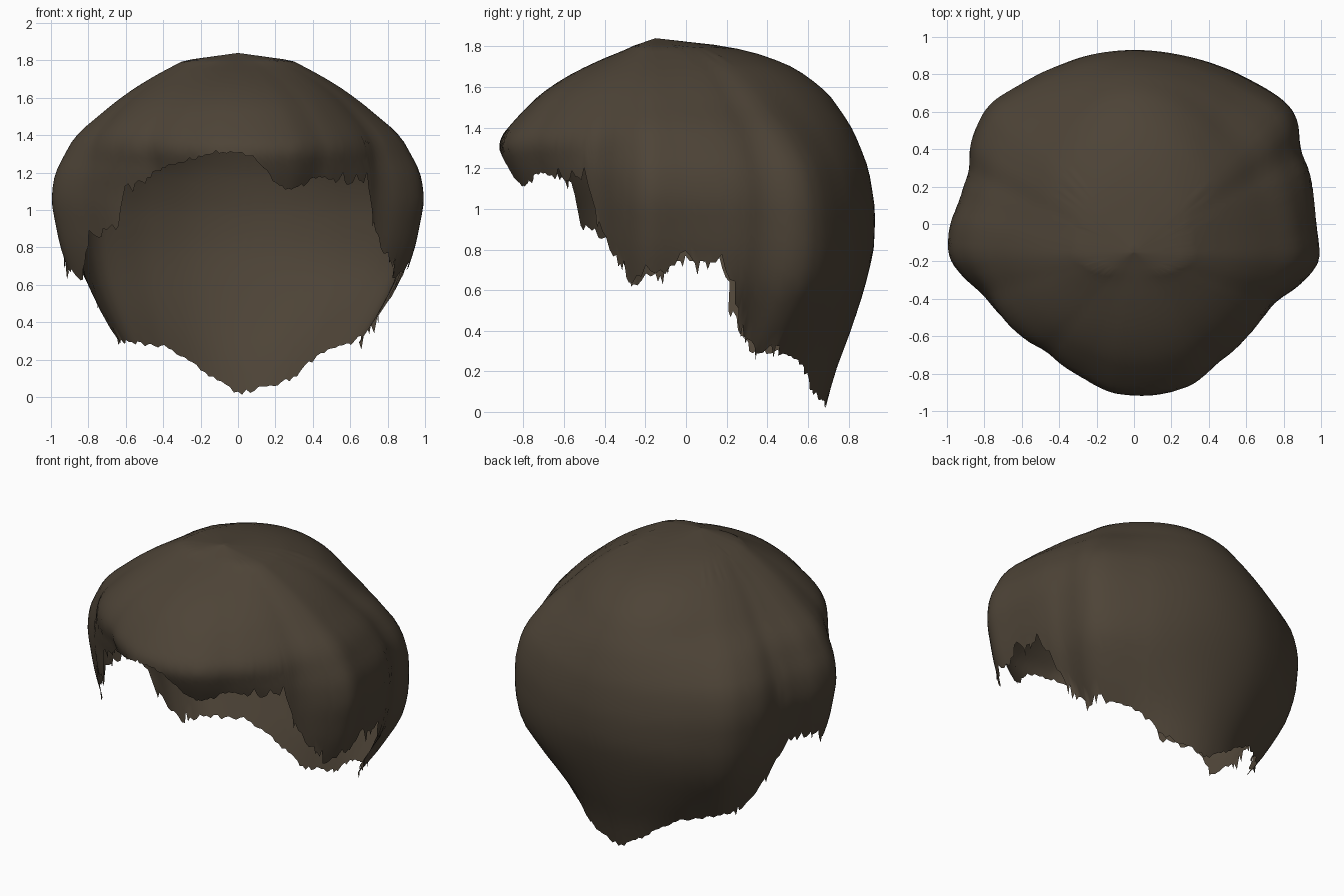
import bpy, bmesh, math, random
from mathutils import Vector

random.seed(4)
if "Cube" in bpy.data.objects:
    bpy.data.objects.remove(bpy.data.objects["Cube"])

COLUMNS, ROWS = 240, 32
TOP, CENTRE_Y = 1.84, -0.15
FRONT_DEPTH, BACK_DEPTH = 0.77, 1.07

# Widest outline from above, anticlockwise
OUTLINE = [(1, -.2), (.98, -.02), (.97, .1), (.94, .3), (.89, .4), (.88, .57),
           (.82, .65), (.62, .77), (.4, .87), (.22, .92), (-.22, .92),
           (-.4, .86), (-.62, .75), (-.78, .65), (-.84, .55), (-.89, .4),
           (-.88, .3), (-.94, .12), (-.99, 0), (-1, -.17), (-.95, -.25),
           (-.82, -.37), (-.62, -.57), (-.45, -.66), (-.27, -.81),
           (-.12, -.9), (.15, -.91), (.32, -.86), (.45, -.75), (.62, -.62),
           (.78, -.42), (.9, -.33)]

# Outward reach at each height, as a share of the widest outline
FRONT = [(0, .84), (1.08, .88), (1.2, .96), (1.33, 1.02), (1.45, .89),
         (1.58, .72), (1.7, .46), (1.8, .14), (TOP, 0)]
SIDE = [(0, .5), (.2, .6), (.4, .76), (.6, .88), (.8, .95), (1.05, 1),
        (1.2, .98), (1.4, .87), (1.6, .63), (1.7, .48), (1.8, .29), (TOP, 0)]
BACK = [(0, .76), (.2, .81), (.4, .88), (.6, .94), (.8, .985), (1, .99),
        (1.2, .96), (1.4, .89), (1.58, .78), (1.73, .59), (1.8, .33), (TOP, 0)]

# Extra reach on the diagonals at each height
BACK_LEFT = [(.25, 0), (.65, .05), (1.05, 0), (1.25, -.02), (1.5, -.05), (1.75, 0)]
BACK_RIGHT = [(.25, 0), (.65, .02), (1.05, 0), (1.25, -.01), (1.5, -.05), (1.75, 0)]
FRONT_LEFT = [(1.05, -.02), (1.3, 0)]
FRONT_RIGHT = [(1.1, .02), (1.45, .06), (1.7, 0)]

# Hairline height by angle in degrees, from front (-90) to back (90)
EAR = [(-8, .63), (-3, .69), (3, .71), (9, .77), (20, .75), (23, .67),
       (26, .5), (33, .34), (39, .31)]
LEFT_EDGE = [(-90, 1.31), (-82, 1.27), (-75, 1.16), (-66, 1.1), (-55, 1.17),
             (-27, 1.17), (-23, 1.05), (-18, .85), (-11, .73)] + EAR + [
             (56, .25), (63, .18), (69, .1), (78, .06), (90, .02)]
RIGHT_EDGE = [(-90, 1.31), (-82, 1.31), (-68, 1.27), (-49, 1.2), (-34, 1.1),
              (-30, .93), (-24, .87), (-15, .89), (-11, .71)] + EAR + [
              (56, .28), (63, .27), (69, .23), (78, .13), (90, .02)]


def lookup(table, value):
    """Linear interpolation in a table of pairs."""
    if value <= table[0][0]:
        return table[0][1]
    for (a, fa), (b, fb) in zip(table, table[1:]):
        if value <= b:
            return fa + (fb - fa) * (value - a) / (b - a)
    return table[-1][1]


# Outline as radius by angle, repeated past both ends so that it wraps
polar = sorted((math.atan2(y - CENTRE_Y, x), math.hypot(x, y - CENTRE_Y))
               for x, y in OUTLINE)
polar = ([(polar[-1][0] - math.tau, polar[-1][1])] + polar
         + [(polar[0][0] + math.tau, polar[0][1])])


def surface(angle, z):
    """Point on the hair shell at an angle and height."""
    c, s = math.cos(angle), math.sin(angle)
    if s > 0:
        depth, ends, extra = BACK_DEPTH, BACK, BACK_LEFT if c > 0 else BACK_RIGHT
    else:
        depth, ends, extra = FRONT_DEPTH, FRONT, FRONT_LEFT if c > 0 else FRONT_RIGHT
    # The outline turns into a plain oval towards the crown
    oval = 1 / math.hypot(c, s / depth)
    upper = min(max((z - 1.25) / 0.5, 0), 1) * 0.7
    wide = sum(lookup(polar, angle + d) for d in (-.04, 0, .04)) / 3
    radius = wide + (oval - wide) * upper
    # Averaging nearby heights softens the corners of the profile
    weight = (s * oval / depth) ** 2
    heights = (z,) if z > 1.75 else (z - .04, z, z + .04)
    reach = sum(lookup(SIDE, h) * (1 - weight) + lookup(ends, h) * weight
                + lookup(extra, h) * weight * (1 - weight) * 4
                for h in heights) / len(heights)
    radius *= reach
    return Vector((c * radius, CENTRE_Y + s * radius, z))


def hair_edge(angle):
    """Ragged lower edge of the hair."""
    side = math.cos(angle)
    turn = math.degrees(math.atan2(math.sin(angle), abs(side)))
    edge = lookup(LEFT_EDGE if side > 0 else RIGHT_EDGE, turn)
    ragged = 0.012 if abs(turn) > 45 else 0.035
    return max(edge + random.uniform(-ragged, ragged), 0)


# Hair shell: columns of faces from crown to hairline
bm = bmesh.new()
crown = bm.verts.new((0, CENTRE_Y, TOP))
columns = []
for i in range(COLUMNS):
    angle = math.tau * i / COLUMNS - math.pi
    low = hair_edge(angle)
    columns.append([bm.verts.new(surface(angle, TOP - (TOP - low) * (j / ROWS) ** 1.7))
                    for j in range(1, ROWS + 1)])
for i, column in enumerate(columns):
    following = columns[(i + 1) % COLUMNS]
    bm.faces.new((crown, column[0], following[0]))
    for j in range(ROWS - 1):
        bm.faces.new((column[j], column[j + 1], following[j + 1], following[j]))

# Loose pointed strands hanging from the edge
for i, column in enumerate(columns):
    following = columns[(i + 1) % COLUMNS]
    tip = (column[-1].co + following[-1].co) / 2
    if random.random() < 0.25 and 0.3 < tip.z < 1.0:
        tip.z -= random.uniform(0.03, 0.07)
        bm.faces.new((column[-1], bm.verts.new(tip), following[-1]))

for face in bm.faces:
    face.smooth = True
mesh = bpy.data.meshes.new("hair_shell")
bm.to_mesh(mesh)
bm.free()
hair = bpy.data.objects.new("hair_shell", mesh)
bpy.context.collection.objects.link(hair)

# Dark brown hair colour
brown = bpy.data.materials.new("dark_brown_hair")
brown.use_nodes = True
colour = (0.075, 0.057, 0.038, 1)
brown.diffuse_color = colour
shader = brown.node_tree.nodes["Principled BSDF"]
shader.inputs["Base Color"].default_value = colour
shader.inputs["Roughness"].default_value = 0.9
mesh.materials.append(brown)
